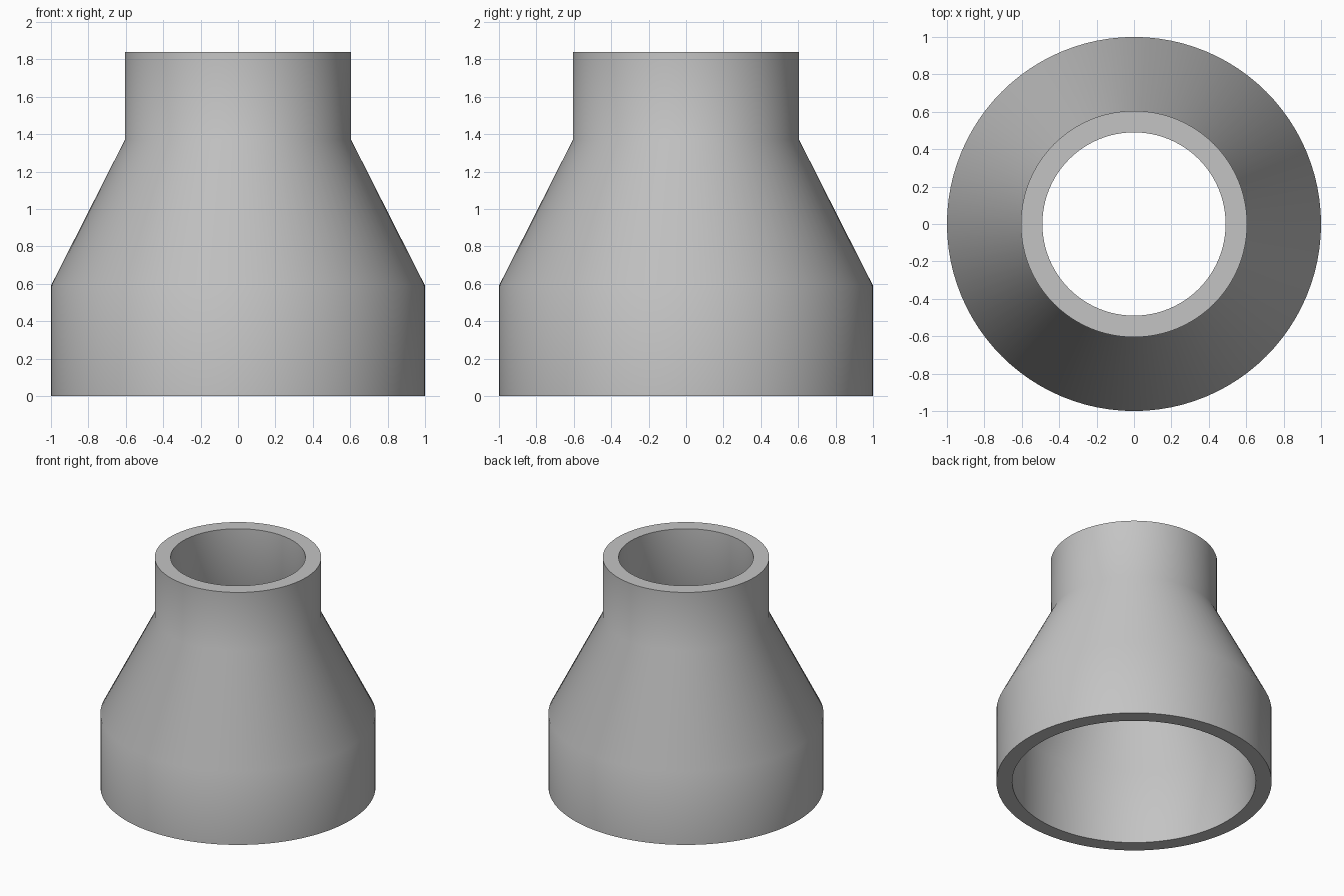
import bpy
import bmesh
import math

cube = bpy.data.objects.get("Cube")
if cube:
    bpy.data.objects.remove(cube, do_unlink=True)

# Plain grey plastic
grey = bpy.data.materials.new("grey")
grey.use_nodes = True
colour = (0.55, 0.55, 0.55, 1)
grey.diffuse_color = colour
grey.node_tree.nodes["Principled BSDF"].inputs["Base Color"].default_value = colour

# Wall section: outer side going up, then the bore going down
WALL = 0.115
outer = [(1.0, 0), (1.0, 0.59), (0.605, 1.37), (0.605, 1.84)]
bore = [(r - WALL, z) for r, z in reversed(outer)]

# Revolve the closed section around the vertical axis
bm = bmesh.new()
verts = [bm.verts.new((r, 0, z)) for r, z in outer + bore]
edges = [bm.edges.new((verts[i - 1], verts[i])) for i in range(len(verts))]
bmesh.ops.spin(bm, geom=verts + edges, cent=(0, 0, 0), axis=(0, 0, 1),
               angle=math.tau, steps=96, use_merge=True)
bmesh.ops.remove_doubles(bm, verts=bm.verts, dist=0.0001)
bmesh.ops.recalc_face_normals(bm, faces=bm.faces)

mesh = bpy.data.meshes.new("pipe_reducer")
bm.to_mesh(mesh)
bm.free()
mesh.materials.append(grey)
reducer = bpy.data.objects.new("pipe_reducer", mesh)
bpy.context.collection.objects.link(reducer)

# Smooth walls with crisp rims
bpy.ops.object.select_all(action="DESELECT")
reducer.select_set(True)
bpy.context.view_layer.objects.active = reducer
bpy.ops.object.shade_smooth_by_angle(angle=math.radians(35))
